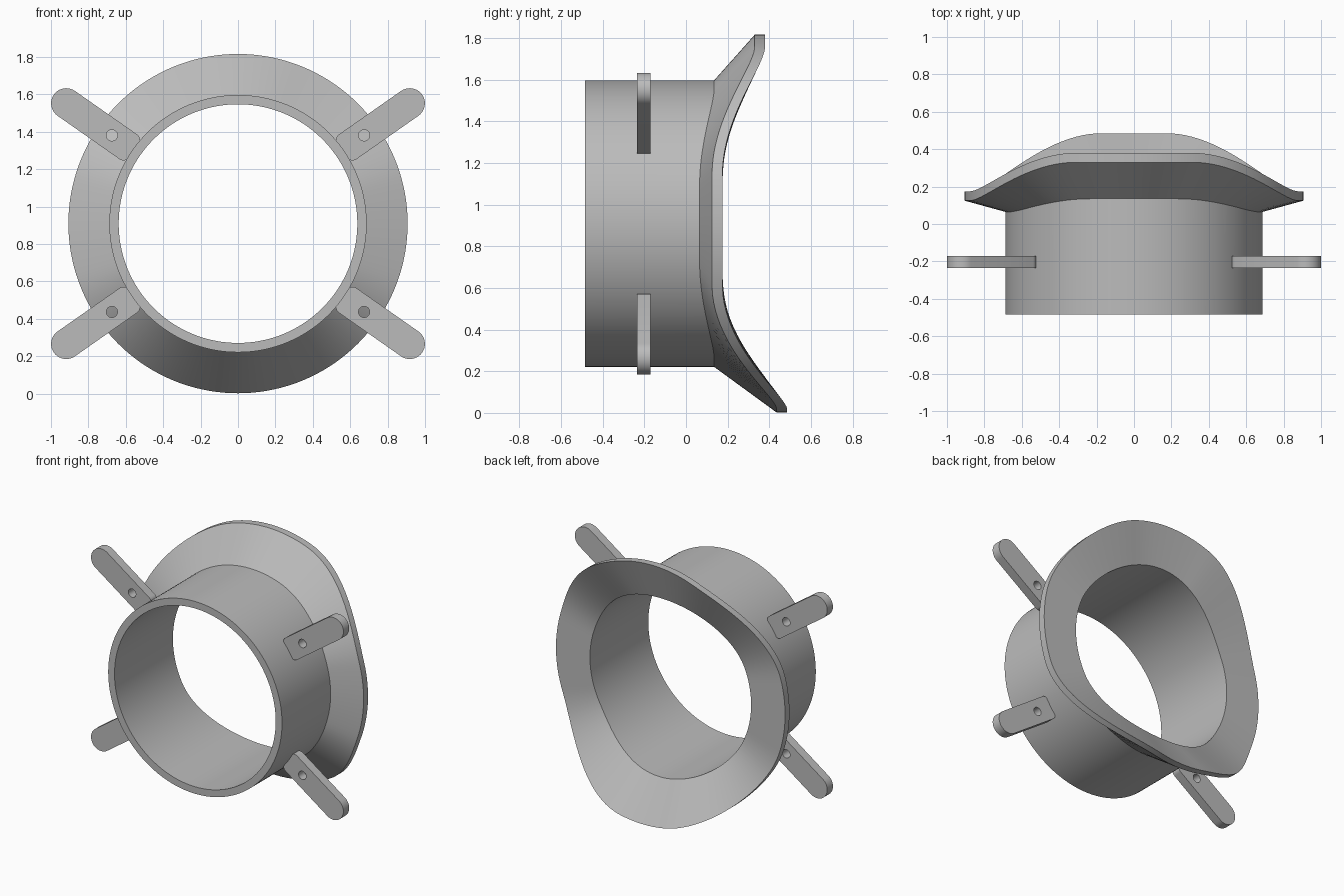
import bpy, bmesh
from math import sin, cos, pi, radians, degrees, asin

if "Cube" in bpy.data.objects:
    bpy.data.objects.remove(bpy.data.objects["Cube"], do_unlink=True)

grey = bpy.data.materials.new("grey")
grey.use_nodes = True
COLOUR = (0.5, 0.5, 0.5, 1)
grey.diffuse_color = COLOUR
grey.node_tree.nodes["Principled BSDF"].inputs["Base Color"].default_value = COLOUR

CENTRE_Z = 0.909
R_IN, R_OUT, R_RIM, WALL = 0.638, 0.688, 0.907, 0.05


def finish(name, bm):
    bmesh.ops.recalc_face_normals(bm, faces=bm.faces[:])
    mesh = bpy.data.meshes.new(name)
    bm.to_mesh(mesh)
    bm.free()
    mesh.materials.append(grey)
    obj = bpy.data.objects.new(name, mesh)
    obj.location.z = CENTRE_Z
    bpy.context.collection.objects.link(obj)
    bpy.ops.object.select_all(action='DESELECT')
    obj.select_set(True)
    bpy.context.view_layer.objects.active = obj
    bpy.ops.object.shade_smooth_by_angle(angle=radians(30))


def ease(value, low, high):
    t = min(max((value - low) / (high - low), 0), 1)
    return t * t * (3 - 2 * t)


def lift(height):
    """Angle on the rim, in degrees, at a height above or below the centre."""
    return degrees(asin(min(1, abs(height) / R_RIM)))


def back(height):
    """Depth of the curved seat that trims the rear of the flange."""
    if height >= 0:
        return 0.175 + 0.205 * ease(lift(height), 15, 70)
    return 0.175 + 0.31 * ease(lift(height), 19, 79)


def section(a):
    """Closed (radius, y) wall section of the tube and its saddle flange."""
    joint = 0.065 + 0.07 * ease(lift(R_RIM * sin(a)), 15, 70)
    rim = back(R_RIM * sin(a))
    return [(R_IN, -0.485), (R_OUT, -0.485), (R_OUT, joint),
            (R_RIM, rim - WALL), (R_RIM, rim), (R_IN, back(R_IN * sin(a)))]


# Tube with flared saddle flange
bm = bmesh.new()
STEPS = 144
rings = []
for i in range(STEPS):
    a = 2 * pi * i / STEPS
    rings.append([bm.verts.new((r * cos(a), y, r * sin(a))) for r, y in section(a)])
for i, ring in enumerate(rings):
    after = rings[(i + 1) % STEPS]
    for j in range(len(ring)):
        k = (j + 1) % len(ring)
        bm.faces.new((ring[j], after[j], after[k], ring[k]))
finish("flanged_tube", bm)


def arc(cu, cv, r, start, end, n):
    return [(cu + r * cos(radians(start + (end - start) * i / n)),
             cv + r * sin(radians(start + (end - start) * i / n))) for i in range(n + 1)]


# Mounting tabs: rounded outer end, filleted root, drilled hole
HALF, FILLET, ROOT, TIP, HOLE = 0.081, 0.035, 0.68, 1.121, 0.823
outline = (arc(TIP, 0, HALF, -90, 90, 20)
           + arc(ROOT + FILLET, HALF - FILLET, FILLET, 90, 180, 6)
           + arc(ROOT + FILLET, FILLET - HALF, FILLET, 180, 270, 6))
hole = arc(HOLE, 0, 0.03, 0, 360, 24)[:-1]


def tab(name, angle):
    a = radians(angle)
    bm = bmesh.new()
    edges = []
    for loop in (outline, hole):
        vs = [bm.verts.new((u * cos(a) - v * sin(a), -0.235, u * sin(a) + v * cos(a)))
              for u, v in loop]
        edges += [bm.edges.new((vs[i - 1], vs[i])) for i in range(len(vs))]
    bmesh.ops.triangle_fill(bm, edges=edges, use_beauty=True)
    out = bmesh.ops.extrude_face_region(bm, geom=bm.faces[:])
    moved = [g for g in out["geom"] if isinstance(g, bmesh.types.BMVert)]
    bmesh.ops.translate(bm, verts=moved, vec=(0, 0.065, 0))
    finish(name, bm)


for name, angle in (("upper_left_tab", 35), ("upper_right_tab", 145),
                    ("lower_right_tab", 215), ("lower_left_tab", 325)):
    tab(name, angle)
